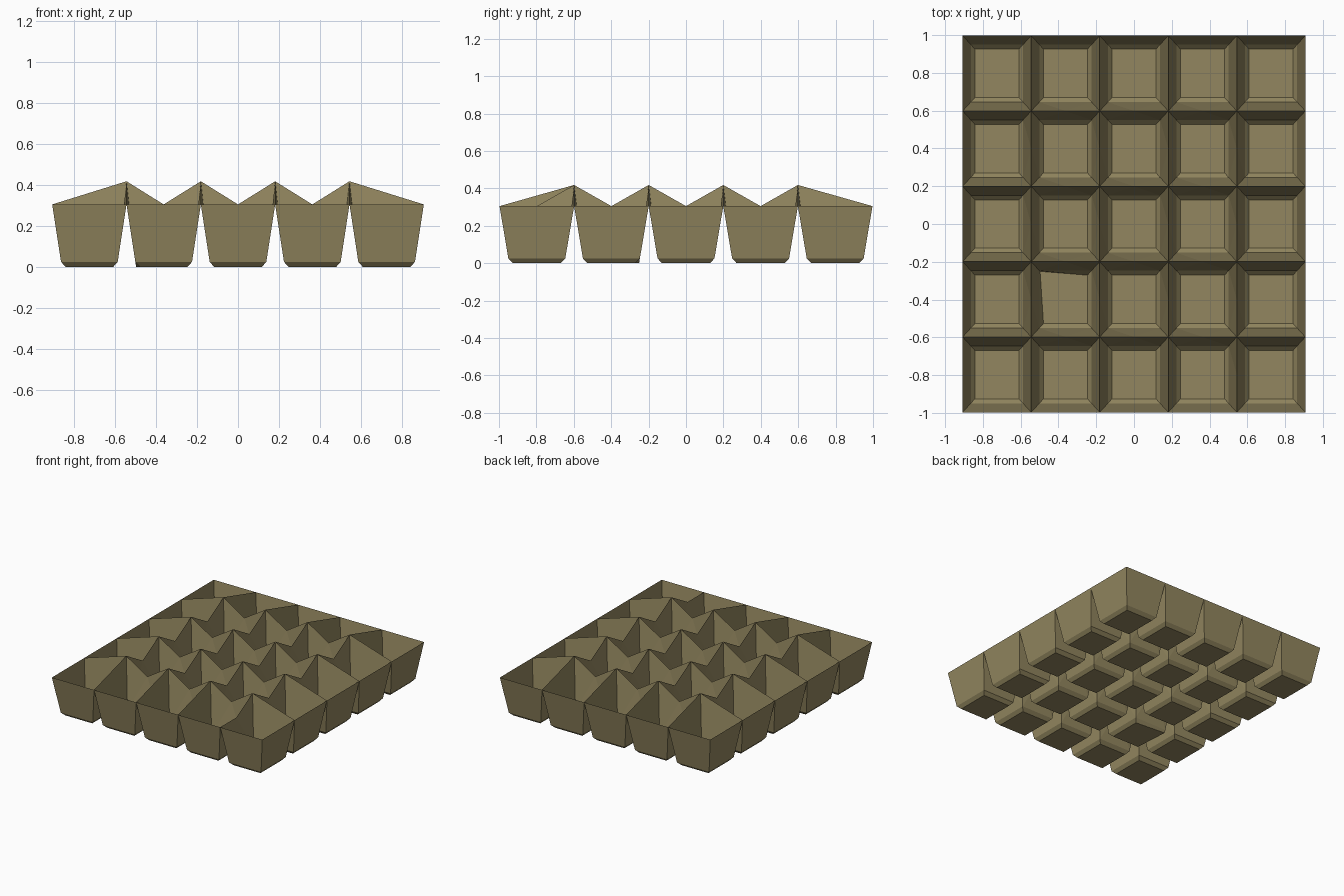
import bpy, bmesh

if "Cube" in bpy.data.objects:
    bpy.data.objects.remove(bpy.data.objects["Cube"])

N = 5
HALF_X, HALF_Y = 0.907, 0.997
PX, PY = 2 * HALF_X / N, 2 * HALF_Y / N
RIM, PEAK, FOOT_Z = 0.305, 0.418, 0.025
TAPER, CHAMFER = 0.043, 0.022

bm = bmesh.new()


def inner(i):
    return 0 < i < N


# shared grid of corner posts: peaks inside, level rim around the border
corner = {}
for i in range(N + 1):
    for j in range(N + 1):
        z = PEAK if inner(i) and inner(j) else RIM
        corner[i, j] = bm.verts.new((-HALF_X + i * PX, -HALF_Y + j * PY, z))

# a dip halfway between neighbouring peaks (and one on a front border ridge)
dips = {}


def dip(a, b):
    key = tuple(sorted((a, b)))
    both_peaks = all(inner(i) and inner(j) for i, j in key)
    if not both_peaks and key != ((4, 0), (4, 1)):
        return None
    if key not in dips:
        mid = (corner[a].co + corner[b].co) / 2
        dips[key] = bm.verts.new((mid.x, mid.y, RIM))
    return dips[key]


def cup(i, j):
    cx, cy = -HALF_X + (i + 0.5) * PX, -HALF_Y + (j + 0.5) * PY
    signs = [(-1, -1), (1, -1), (1, 1), (-1, 1)]
    keys = [(i, j), (i + 1, j), (i + 1, j + 1), (i, j + 1)]

    def ring(inset, z):
        return [bm.verts.new((cx + sx * (PX / 2 - inset),
                              cy + sy * (PY / 2 - inset * 1.1), z))
                for sx, sy in signs]

    foot = ring(TAPER, FOOT_Z)
    floor = ring(TAPER + CHAMFER, 0)
    if (i, j) == (1, 1):        # one slightly misshapen floor corner
        floor[3].co.x = foot[3].co.x + 0.004
        floor[3].co.y = foot[3].co.y - 0.004
    bm.faces.new(floor[::-1])
    for k in range(4):
        n = (k + 1) % 4
        a, b = corner[keys[k]], corner[keys[n]]
        bm.faces.new((floor[k], floor[n], foot[n], foot[k]))
        m = dip(keys[k], keys[n])
        if m:
            bm.faces.new((foot[k], foot[n], m))
            bm.faces.new((foot[k], m, a))
            bm.faces.new((foot[n], b, m))
        else:
            bm.faces.new((foot[k], foot[n], b, a))


# five by five cups
for i in range(N):
    for j in range(N):
        cup(i, j)

mesh = bpy.data.meshes.new("egg_tray")
bm.to_mesh(mesh)
bm.free()
tray = bpy.data.objects.new("egg_tray", mesh)
bpy.context.collection.objects.link(tray)

# pulp card colour
mat = bpy.data.materials.new("pulp_card")
mat.diffuse_color = (0.29, 0.24, 0.115, 1)
mat.use_nodes = True
mat.node_tree.nodes["Principled BSDF"].inputs["Base Color"].default_value = mat.diffuse_color
mesh.materials.append(mat)
